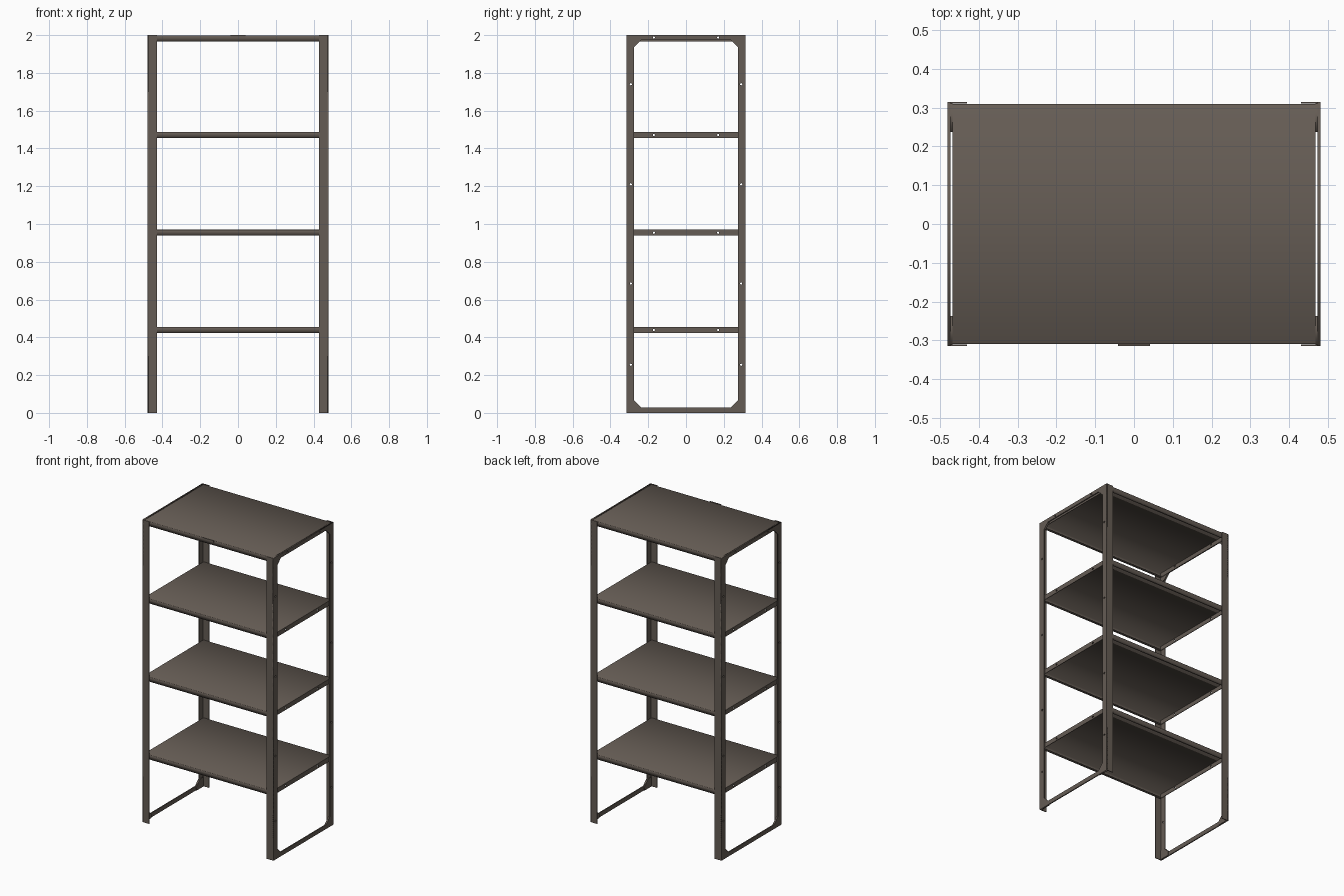
import bpy, math
from mathutils import Matrix

if "Cube" in bpy.data.objects:
    bpy.data.objects.remove(bpy.data.objects["Cube"])

metal = bpy.data.materials.new("brown grey metal")
metal.diffuse_color = (0.130, 0.107, 0.089, 1)
metal.use_nodes = True
metal.node_tree.nodes["Principled BSDF"].inputs["Base Color"].default_value = metal.diffuse_color

# local x -> world y, local y -> world z, local z -> world x
SIDE = Matrix(((0, 0, 1, 0), (1, 0, 0, 0), (0, 1, 0, 0), (0, 0, 0, 1)))


def sheet(name, loops, x, half):
    """Flat plate facing sideways at x, first loop is the outline, others are cut out."""
    cu = bpy.data.curves.new(name, 'CURVE')
    cu.dimensions, cu.fill_mode, cu.extrude = '2D', 'BOTH', half
    for pts in loops:
        s = cu.splines.new('POLY')
        s.points.add(len(pts) - 1)
        for p, (a, b) in zip(s.points, pts):
            p.co = (a, b, 0, 1)
        s.use_cyclic_u = True
    tmp = bpy.data.objects.new("tmp", cu)
    bpy.context.collection.objects.link(tmp)
    bpy.context.view_layer.update()
    dg = bpy.context.evaluated_depsgraph_get()
    me = bpy.data.meshes.new_from_object(tmp.evaluated_get(dg))
    bpy.data.objects.remove(tmp)
    me.transform(Matrix.Translation((x, 0, 0)) @ SIDE)
    me.materials.clear()
    me.materials.append(metal)
    ob = bpy.data.objects.new(name, me)
    bpy.context.collection.objects.link(ob)
    return ob


def box(name, x0, x1, y0, y1, z0, z1):
    bpy.ops.mesh.primitive_cube_add(size=1, location=((x0 + x1) / 2, (y0 + y1) / 2, (z0 + z1) / 2))
    ob = bpy.context.object
    ob.name = name
    ob.data.transform(Matrix.Diagonal((abs(x1 - x0), abs(y1 - y0), abs(z1 - z0), 1)))
    ob.data.materials.append(metal)
    return ob


def hole(y, z, r=0.006):
    return [(y + r * math.cos(i * math.pi / 4), z + r * math.sin(i * math.pi / 4)) for i in range(8)]


def rect(y0, y1, z0, z1):
    return [(y0, z0), (y1, z0), (y1, z1), (y0, z1)]


W, D, H = 0.48, 0.315, 2.0
SHELF_TOPS = (0.455, 0.97, 1.487, 1.998)

# side frames: one plate each, with chamfered opening and bolt holes
iy, zb, zt, c = 0.274, 0.028, 1.975, 0.037
opening = [(-iy + c, zb), (iy - c, zb), (iy, zb + c), (iy, zt - c),
           (iy - c, zt), (-iy + c, zt), (-iy, zt - c), (-iy, zb + c)]
holes = [hole(s * 0.292, z) for s in (-1, 1) for z in (0.255, 0.685, 1.21, 1.74)]
holes += [hole(s * 0.17, 1.987) for s in (-1, 1)]
for sx, label in ((-1, "left"), (1, "right")):
    sheet(label + "_side_frame", [rect(-D, D, 0, H), opening] + holes, sx * 0.4765, 0.0035)
    for sy, end in ((-1, "front"), (1, "back")):
        # wide face of the angle post
        box(f"{label}_{end}_post_face", sx * 0.43, sx * W, sy * (D - 0.005), sy * D, 0, H)
        # corner gussets behind the frame
        for z, dz, lvl in ((0, 1, "bottom"), (H, -1, "top")):
            pts = [(sy * 0.31, z), (sy * (iy - c), z), (sy * (iy - c), z + dz * 0.026),
                   (sy * iy, z + dz * (0.026 + c)), (sy * 0.31, z + dz * (0.026 + c))]
            sheet(f"{label}_{end}_{lvl}_gusset", [pts], sx * 0.4705, 0.0025)

# shelves: folded tray profile, with drilled end flanges
sy, t, h, lip = 0.3095, 0.004, 0.031, 0.014
for n, z in enumerate(SHELF_TOPS, 1):
    half = [(sy - 0.002, z), (sy, z - 0.002), (sy, z - h), (sy - lip, z - h),
            (sy - lip, z - h + t), (sy - t, z - h + t), (sy - t, z - t)]
    profile = half + [(-a, b) for a, b in reversed(half)]
    sheet(f"shelf_{n}", [profile], 0, 0.468)
    hz = 1.987 if n == 4 else z - 0.016
    for sx in (-1, 1):
        sheet(f"shelf_{n}_end_flange",
              [rect(-0.305, 0.305, z - h, z - 0.001), hole(-0.17, hz), hole(0.17, hz)], sx * 0.466, 0.002)

# small blank plate on the front of the top shelf
box("front_plate", -0.041, 0.041, -0.314, -0.3095, 1.988, 2.0)
